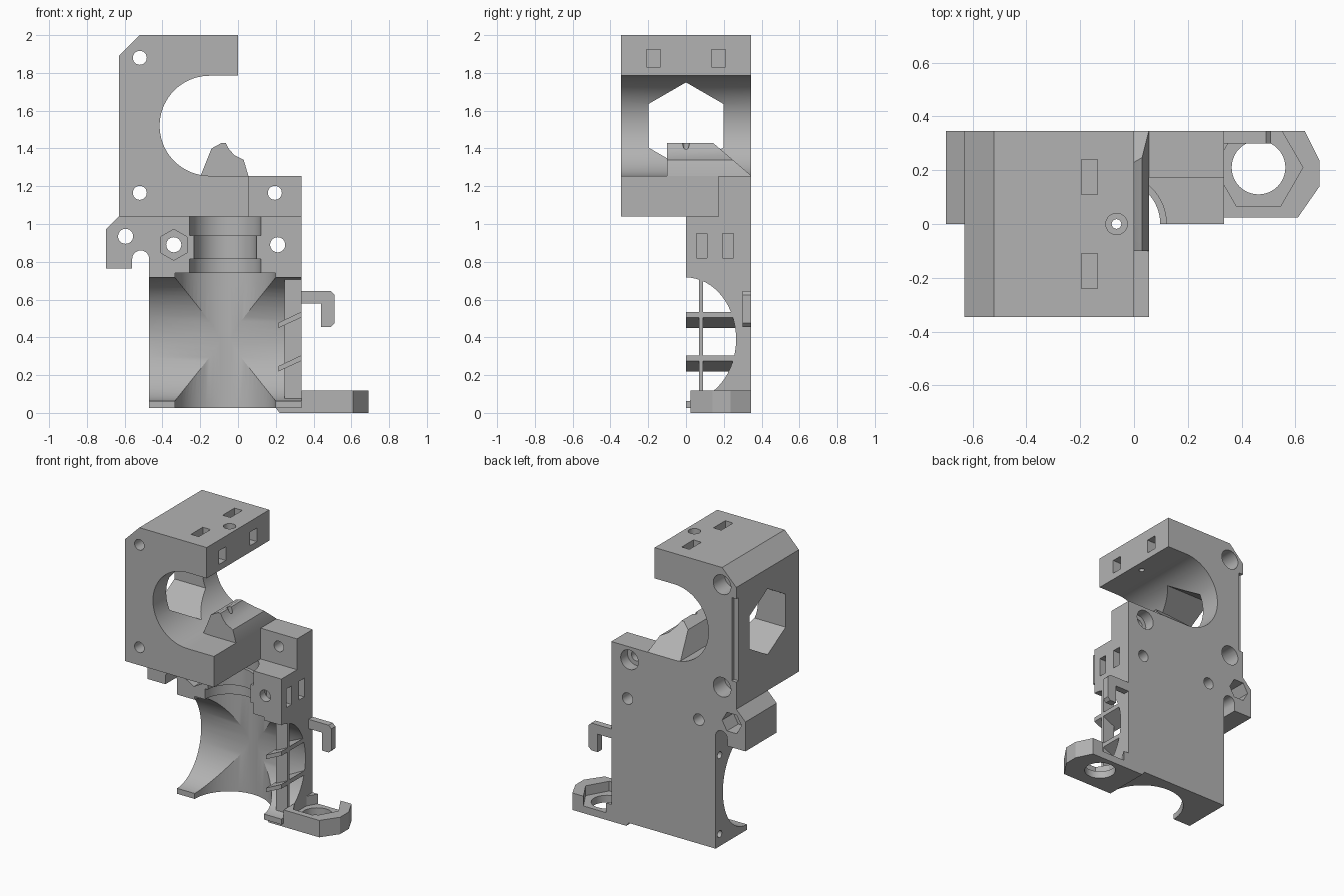
import bpy, bmesh, math

grey = bpy.data.materials.new("plain grey plastic")
grey.diffuse_color = (0.45, 0.45, 0.45, 1)


def prism(name, pts, axis, lo, hi):
    """Extrude a 2D outline along an axis: x uses (y,z), y uses (x,z), z uses (x,y)."""
    def place(p, d):
        return {"x": (d, p[0], p[1]), "y": (p[0], d, p[1]), "z": (p[0], p[1], d)}[axis]
    bm = bmesh.new()
    a = [bm.verts.new(place(p, lo)) for p in pts]
    b = [bm.verts.new(place(p, hi)) for p in pts]
    bm.faces.new(a)
    bm.faces.new(b)
    for i in range(len(pts)):
        j = (i + 1) % len(pts)
        bm.faces.new((a[i], a[j], b[j], b[i]))
    bmesh.ops.recalc_face_normals(bm, faces=bm.faces)
    me = bpy.data.meshes.new(name)
    bm.to_mesh(me)
    bm.free()
    ob = bpy.data.objects.new(name, me)
    bpy.context.collection.objects.link(ob)
    me.materials.append(grey)
    return ob


def rect(u0, u1, v0, v1):
    return [(u0, v0), (u1, v0), (u1, v1), (u0, v1)]


def ring(u, v, r, n=32, turn=0.0, rv=None):
    rv = rv or r
    return [(u + r * math.cos(turn + math.tau * i / n),
             v + rv * math.sin(turn + math.tau * i / n)) for i in range(n)]


def cut(ob, cutters):
    """Subtract (outline, axis, lo, hi) prisms from a part."""
    for c in cutters:
        tool = prism("cutter", *c)
        tool.hide_render = True
        m = ob.modifiers.new("cut", "BOOLEAN")
        m.operation, m.solver, m.object = "DIFFERENCE", "EXACT", tool
        bpy.context.view_layer.objects.active = ob
        bpy.ops.object.modifier_apply(modifier=m.name)
        bpy.data.objects.remove(tool)


# Upper C-shaped motor clamp
arc = [(-0.15 + 0.265 * math.cos(math.radians(t)), 1.52 + 0.265 * math.sin(math.radians(t)))
       for t in range(270, 89, -5)]
clamp = prism("upper_clamp", [(-0.63, 1.04), (0.055, 1.04), (0.055, 1.255)] + arc +
              [(0, 1.785), (0, 2), (-0.52, 2), (-0.63, 1.89)], "y", -0.345, 0.345)
cuts = [(ring(0, 1.52, 0.23, 6, math.pi / 2), "x", -0.7, -0.2),
        (rect(-0.7, -0.595, 1.23, 1.81), "y", 0.32, 0.4),
        (ring(-0.065, 0, 0.018, 16), "z", 0.9, 2.1),
        (ring(-0.065, 0, 0.04, 20), "z", 1.95, 2.1)]
for z in (1.88, 1.165):
    cuts += [(ring(-0.52, z, 0.037, 24), "y", -0.5, 0.5),
             (ring(-0.52, z, 0.068, 28), "y", 0.22, 0.5)]
for s in (-1, 1):
    cuts += [(rect(-0.195, -0.135, s * 0.175 - 0.065, s * 0.175 + 0.065), "z", 1.83, 2.1),
             (rect(s * 0.172 - 0.037, s * 0.172 + 0.037, 1.83, 1.925), "x", -0.09, 0.1)]
cut(clamp, cuts)

# Screw tab beside the clamp
tab = prism("screw_tab", rect(0.055, 0.335, 1.04, 1.255), "y", 0.172, 0.345)
cut(tab, [(ring(0.195, 1.165, 0.037, 24), "y", 0, 0.5),
          (ring(0.195, 1.165, 0.068, 28), "y", 0.27, 0.5)])

# Filament guide wedge inside the clamp
wedge = prism("guide_wedge", [(-0.2, 1.25), (-0.14, 1.4), (-0.085, 1.43), (-0.065, 1.43),
                              (-0.05, 1.4), (-0.02, 1.365), (0.03, 1.34), (0.055, 1.255),
                              (0.055, 1.25)], "y", -0.1, 0.345)
cut(wedge, [([(0.14, 1.432), (0.346, 1.255), (0.4, 1.255), (0.4, 1.6), (0.14, 1.6)], "x", -0.5, 0.5),
            (ring(-0.065, 0, 0.018, 16), "z", 1.0, 1.6)])

# Lower body with left ear, stepped nozzle bore and crossed cooling duct
ear_arch = [(-0.515 + 0.045 * math.cos(math.radians(t)), 0.815 + 0.045 * math.sin(math.radians(t)))
            for t in range(0, 181, 15)]
body = prism("lower_body", [(-0.47, 0.025), (0.335, 0.025), (0.335, 1.04), (-0.63, 1.04),
                            (-0.7, 0.97), (-0.7, 0.765), (-0.56, 0.765)] + ear_arch[::-1],
             "y", 0, 0.345)
cuts = [(ring(-0.0675, 0, r, 64), "z", lo, hi) for r, lo, hi in
        ((0.267, -0.1, 0.74), (0.188, 0.7, 0.815), (0.165, 0.8, 0.95), (0.188, 0.94, 1.1))]
cuts += [(ring(0, 0.39, 0.265, 64, 0, 0.327), "x", -0.6, 0.5),
         (ring(-0.595, 0.935, 0.04, 24), "y", -0.1, 0.5),
         (ring(-0.595, 0.935, 0.075, 6), "y", 0.22, 0.5),
         (ring(-0.34, 0.89, 0.04, 24), "y", -0.1, 0.5),
         (ring(-0.34, 0.89, 0.082, 6, math.pi / 6), "y", -0.1, 0.1),
         (ring(0.21, 0.89, 0.04, 24), "y", -0.1, 0.5),
         (rect(0.055, 0.112, 0.82, 0.95), "x", 0.14, 0.5),
         (rect(0.192, 0.252, 0.82, 0.95), "x", 0.14, 0.5)]
cuts += [(ring(0.3, z, 0.024, 16), "x", -0.6, -0.33) for z in (0.66, 0.11)]
cut(body, cuts)

# Duct grille: one upright and two slanted louvres
prism("grille_upright", rect(0.245, 0.335, 0.06, 0.72), "y", 0.07, 0.09)
for i, z in enumerate((0.22, 0.45)):
    prism(f"louvre_{i + 1}", [(0.215, z), (0.335, z + 0.055), (0.335, z + 0.085), (0.215, z + 0.028)],
          "y", 0, 0.275)

# Cable hook
prism("cable_hook", [(0.33, 0.645), (0.49, 0.645), (0.51, 0.625), (0.51, 0.475), (0.49, 0.455),
                     (0.44, 0.455), (0.44, 0.58), (0.33, 0.58)], "y", 0.3, 0.345)

# Sensor foot with hexagonal pocket and round hole
foot = prism("sensor_foot", [(0.335, 0.025), (0.61, 0.025), (0.69, 0.14), (0.69, 0.235),
                             (0.635, 0.345), (0.335, 0.345)], "z", 0, 0.118)
cut(foot, [(ring(0.463, 0.21, 0.1, 40), "z", -0.1, 0.3),
           (ring(0.463, 0.21, 0.165, 6), "z", 0.05, 0.3),
           (rect(0.485, 0.51, 0.29, 0.4), "z", 0.05, 0.3)])
base = prism("foot_base", [(0.2, 0.026), (0.22, 0), (0.336, 0), (0.336, 0.026)], "y", 0.025, 0.345)
cut(base, [(ring(-0.0675, 0, 0.267, 64), "z", -0.1, 0.1),
           (ring(0.463, 0.21, 0.1, 40), "z", -0.1, 0.1)])

# Smooth the bores, keep the edges crisp
bpy.ops.object.select_all(action="SELECT")
bpy.ops.object.shade_smooth_by_angle(angle=math.radians(25))
